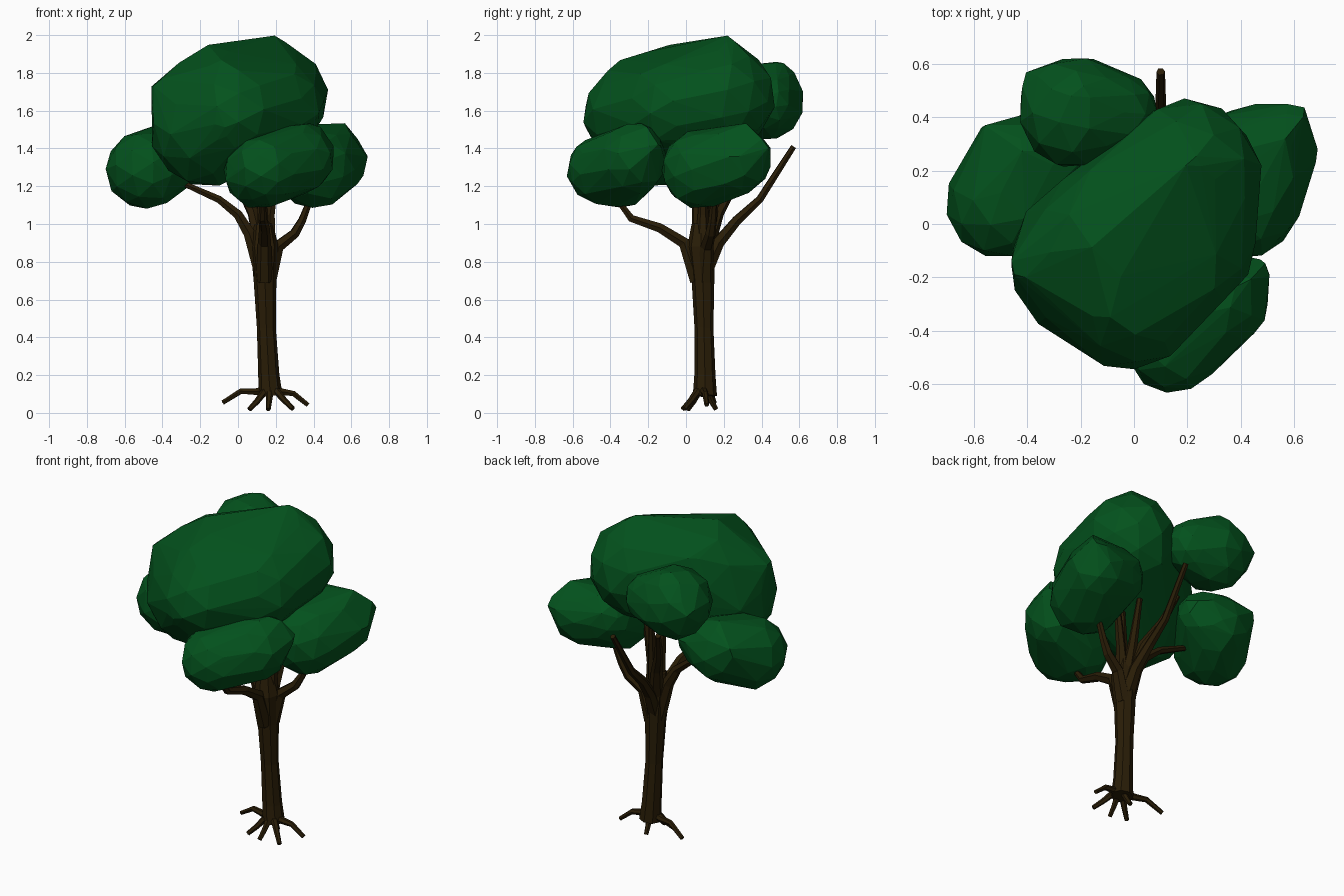
import bpy
import bmesh
import random
from mathutils import Vector, Euler

if "Cube" in bpy.data.objects:
    bpy.data.objects.remove(bpy.data.objects["Cube"], do_unlink=True)

rng = random.Random(4)


def material(name, rgb):
    mat = bpy.data.materials.new(name)
    mat.use_nodes = True
    mat.diffuse_color = (*rgb, 1)
    mat.node_tree.nodes["Principled BSDF"].inputs["Base Color"].default_value = (*rgb, 1)
    return mat


green = material("leaf_green", (0.001, 0.083, 0.012))
brown = material("bark_brown", (0.022, 0.012, 0.002))


def add_object(name, mesh, mat):
    mesh.materials.clear()
    mesh.materials.append(mat)
    obj = bpy.data.objects.new(name, mesh)
    bpy.context.collection.objects.link(obj)
    return obj


def foliage(name, lumps):
    """Faceted leaf mass: convex hull around overlapping round lumps."""
    bm = bmesh.new()
    for x, y, z, radius in lumps:
        ball = bmesh.ops.create_icosphere(bm, subdivisions=2, radius=radius)["verts"]
        turn = Euler([rng.uniform(0, 3) for _ in range(3)]).to_matrix()
        for v in ball:
            v.co = turn @ v.co * rng.uniform(0.98, 1.04) + Vector((x, y, z))
    bmesh.ops.remove_doubles(bm, verts=bm.verts[:], dist=0.05)
    points = [v.co.copy() for v in bm.verts]
    bm.clear()
    for p in points:
        bm.verts.new(p)
    bmesh.ops.convex_hull(bm, input=bm.verts[:])
    bmesh.ops.delete(bm, geom=[v for v in bm.verts if not v.link_faces], context="VERTS")
    bmesh.ops.recalc_face_normals(bm, faces=bm.faces[:])
    mesh = bpy.data.meshes.new(name)
    bm.to_mesh(mesh)
    bm.free()
    return add_object(name, mesh, green)


def limb(name, path, radii, resolution=0):
    """Tapered faceted tube along a path."""
    curve = bpy.data.curves.new(name, "CURVE")
    curve.dimensions = "3D"
    curve.bevel_depth = 1
    curve.bevel_resolution = resolution + 1
    curve.use_fill_caps = True
    spline = curve.splines.new("POLY")
    spline.points.add(len(path) - 1)
    for i, (point, co) in enumerate(zip(spline.points, path)):
        point.co = (*co, 1)
        t = i / (len(path) - 1) * (len(radii) - 1)
        k = min(int(t), len(radii) - 2)
        point.radius = radii[k] + (radii[k + 1] - radii[k]) * (t - k)
    temp = bpy.data.objects.new(name + "_path", curve)
    bpy.context.collection.objects.link(temp)
    graph = bpy.context.evaluated_depsgraph_get()
    mesh = bpy.data.meshes.new_from_object(temp.evaluated_get(graph))
    bpy.data.objects.remove(temp, do_unlink=True)
    bpy.data.curves.remove(curve)
    mesh.name = name
    for face in mesh.polygons:
        face.use_smooth = False
    return add_object(name, mesh, brown)


# Leaf masses: broad lumps, with small ones marking corners and peaks
foliage("main_crown", [(-0.17, -0.14, 1.49, 0.29), (-0.02, -0.29, 1.59, 0.25),
                       (-0.08, -0.05, 1.67, 0.29), (0.2, 0.2, 1.67, 0.27),
                       (0.2, -0.08, 1.62, 0.25), (-0.37, -0.15, 1.7, 0.09),
                       (0.21, 0.22, 1.96, 0.04), (-0.1, -0.33, 1.81, 0.06),
                       (-0.08, -0.44, 1.52, 0.09), (-0.1, 0.17, 1.8, 0.07)])
foliage("front_foliage", [(0.12, -0.36, 1.28, 0.2), (0.15, -0.45, 1.29, 0.18),
                          (0.31, -0.29, 1.34, 0.19), (0.46, -0.18, 1.4, 0.05),
                          (0.4, -0.22, 1.5, 0.04)])
foliage("left_foliage", [(0.41, 0.08, 1.29, 0.21), (0.5, 0.26, 1.34, 0.19),
                         (0.36, 0.25, 1.36, 0.17), (0.6, 0.39, 1.4, 0.06),
                         (0.64, 0.26, 1.36, 0.05), (0.55, 0.3, 1.5, 0.04)])
foliage("right_foliage", [(-0.49, 0.08, 1.29, 0.21), (-0.4, 0.22, 1.33, 0.19),
                          (-0.3, 0.24, 1.35, 0.15), (-0.53, 0.34, 1.4, 0.05),
                          (-0.43, 0.28, 1.49, 0.04)])
foliage("back_foliage", [(-0.22, 0.42, 1.65, 0.21), (-0.06, 0.42, 1.64, 0.15),
                         (-0.36, 0.53, 1.68, 0.06), (-0.2, 0.48, 1.82, 0.05)])

# Trunk, slightly flared at both ends
limb("trunk", [(0.172, 0.1, 0.09), (0.163, 0.1, 0.2), (0.15, 0.095, 0.45),
               (0.143, 0.09, 0.7), (0.14, 0.08, 0.88), (0.135, 0.08, 1.0)],
     [0.064, 0.056, 0.05, 0.06, 0.074, 0.05], 1)

# Branches rising out of the trunk
branches = {
    "right_branch": [(0.13, 0.09, 0.72), (0.06, 0.09, 0.95), (0.0, 0.09, 1.05),
                     (-0.1, 0.1, 1.13), (-0.28, 0.11, 1.21)],
    "front_branch": [(0.14, 0.06, 0.7), (0.14, -0.01, 0.9), (0.14, -0.14, 0.98),
                     (0.13, -0.29, 1.03), (0.13, -0.35, 1.11)],
    "left_branch": [(0.16, 0.1, 0.7), (0.21, 0.11, 0.88), (0.3, 0.13, 0.95),
                    (0.34, 0.14, 1.02), (0.39, 0.15, 1.15)],
    "back_branch": [(0.14, 0.1, 0.75), (0.13, 0.17, 0.9), (0.11, 0.27, 1.02),
                    (0.1, 0.39, 1.13), (0.1, 0.57, 1.41)],
    "high_back_branch": [(0.13, 0.1, 0.85), (0.08, 0.17, 1.06), (0.01, 0.25, 1.2), (-0.04, 0.33, 1.36)],
    "middle_branch": [(0.14, 0.1, 0.85), (0.13, 0.14, 1.05), (0.11, 0.18, 1.35)],
    "upper_branch": [(0.14, 0.07, 0.85), (0.13, 0.06, 1.05), (0.12, 0.04, 1.35)],
    "side_branch": [(0.16, 0.09, 0.85), (0.17, 0.09, 1.05), (0.21, 0.1, 1.35)],
}
for name, path in branches.items():
    limb(name, path, [0.045, 0.032, 0.024, 0.016])

# Roots arching down to the ground
tips = [(-0.08, 0.15, 0.055), (0.06, 0.01, 0.018), (0.16, -0.02, 0.018),
        (0.29, -0.01, 0.022), (0.37, 0.11, 0.042), (0.16, 0.16, 0.018)]
for i, tip in enumerate(tips):
    tip = Vector(tip)
    start = Vector((0.172, 0.09, 0.13))
    bend = start.lerp(tip, 0.62)
    bend.z = 0.045 + tip.z + 0.015 * (tip.z > 0.03)
    shoulder = start.lerp(tip, 0.3)
    shoulder.z = 0.112
    limb(f"root_{i + 1}", [start, shoulder, bend, tip], [0.026, 0.02, 0.016, 0.013])
